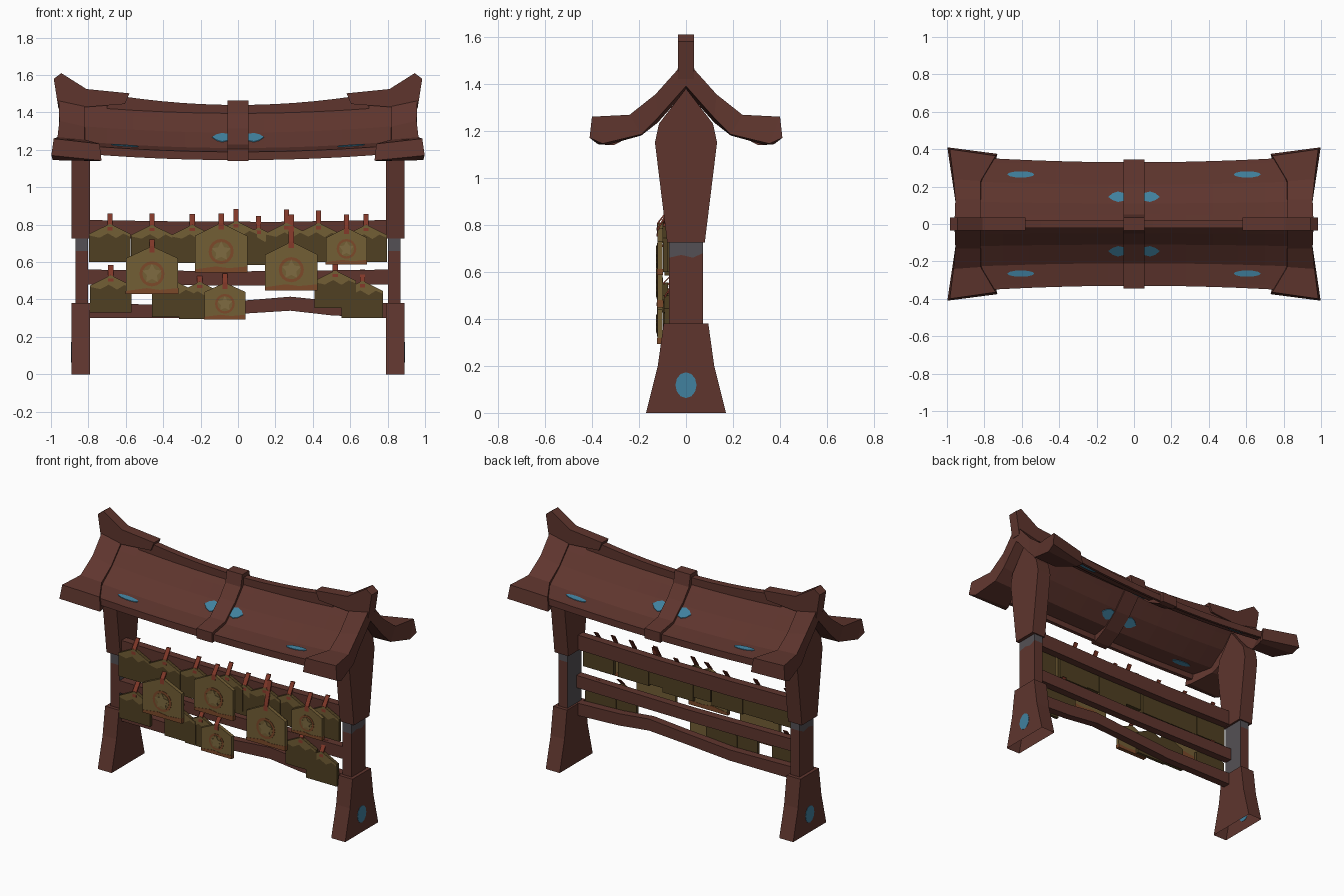
import bpy, bmesh, math

if "Cube" in bpy.data.objects:
    bpy.data.objects.remove(bpy.data.objects["Cube"])

def material(name, rgb):
    m = bpy.data.materials.new(name)
    m.diffuse_color = (*rgb, 1)
    m.use_nodes = True
    m.node_tree.nodes["Principled BSDF"].inputs["Base Color"].default_value = m.diffuse_color
    return m

WOOD = material("red brown wood", (0.114, 0.036, 0.027))
BLUE = material("blue patch", (0.052, 0.220, 0.345))
GREY = material("grey collar", (0.088, 0.081, 0.090))
CORD = material("red cord", (0.215, 0.038, 0.021))
OLIVE = material("light olive board", (0.170, 0.112, 0.036))
DARK = material("dark olive board", (0.080, 0.051, 0.016))
RUST = material("rust paint", (0.20, 0.068, 0.023))
TAN = material("tan star", (0.21, 0.145, 0.052))


def loft(name, rows, mat, open_bottom=False, strips=False):
    """Skin closed loops of points; cap the ends whole, or in strips for mirrored shells."""
    bm = bmesh.new()
    rings = [[bm.verts.new(p) for p in row] for row in rows]
    n = len(rows[0])
    for a, b in zip(rings, rings[1:]):
        for i in range(n):
            j = (i + 1) % n
            bm.faces.new((a[i], a[j], b[j], b[i]))
    h = n // 2
    for ring in (rings[0], rings[-1]):
        if strips:
            for s in (1, -1):
                for i in range((h + 1) // 2):
                    ids = dict.fromkeys((s * k) % n for k in (i, i + 1, h - i - 1, h - i))
                    if len(ids) > 2:
                        bm.faces.new([ring[k] for k in ids])
        else:
            bm.faces.new(ring)
    bmesh.ops.recalc_face_normals(bm, faces=bm.faces)
    if open_bottom:
        bmesh.ops.delete(bm, geom=[f for f in bm.faces if f.normal.z < -0.9], context="FACES")
    me = bpy.data.meshes.new(name)
    bm.to_mesh(me)
    bm.free()
    me.materials.append(mat)
    ob = bpy.data.objects.new(name, me)
    bpy.context.collection.objects.link(ob)
    return ob


def slab_xz(name, pts, y0, y1, mat):
    return loft(name, [[(x, y, z) for x, z in pts] for y in (y0, y1)], mat)


def slab_yz(name, pts, x0, x1, mat, *extra):
    return loft(name, [[(x, y, z) for y, z in pts] for x in (x0, x1)], mat, *extra)


def both(half):
    """Complete a half loop (y outward, first and last on y=0) by mirroring in y."""
    flip = [p[:-2] + (-p[-2], p[-1]) for p in reversed(half[1:-1])]
    return half + flip


def circle(cx, cz, rx, rz, n=12):
    return [(cx + rx * math.cos(2 * math.pi * i / n), cz + rz * math.sin(2 * math.pi * i / n))
            for i in range(n)]


# Posts: hollow flared foot, slim middle with grey collar and inner face, widening top
for s, side in ((-1, "left"), (1, "right")):
    slab_yz(side + "_post_foot", both([(0, 0.38), (0.095, 0.38), (0.12, 0.2), (0.17, 0), (0, 0)]),
            s * 0.79, s * 0.89, WOOD, True)
    shaft = slab_yz(side + "_post_middle", [(-0.072, 0.37), (0.072, 0.37), (0.072, 0.68), (0.03, 0.66),
                                            (-0.02, 0.672), (-0.072, 0.66)], s * 0.803, s * 0.868, WOOD)
    shaft.data.materials.append(GREY)
    for f in shaft.data.polygons:
        f.material_index = int(f.normal.x * s < -0.5)
    slab_yz(side + "_post_collar", [(-0.072, 0.66), (-0.02, 0.672), (0.03, 0.66), (0.072, 0.68),
                                    (0.072, 0.73), (-0.072, 0.73)], s * 0.803, s * 0.868, GREY)
    slab_yz(side + "_post_top", both([(0, 1.38), (0.115, 1.23), (0.132, 1.15), (0.08, 0.725), (0, 0.725)]),
            s * 0.79, s * 0.89, WOOD)
    slab_yz(side + "_foot_disc", circle(0, 0.118, 0.045, 0.055), s * 0.889, s * 0.892, BLUE)

# Rails, as bottom and top edge heights along x
RAILS = {
    "top_rail": [(-0.82, 0.73, 0.825), (-0.3, 0.72, 0.817), (0.2, 0.72, 0.815), (0.82, 0.73, 0.825)],
    "middle_rail": [(-0.82, 0.48, 0.56), (0, 0.475, 0.55), (0.82, 0.48, 0.56)],
    "bottom_rail": [(-0.82, 0.30, 0.38), (-0.3, 0.30, 0.37), (0.04, 0.325, 0.395), (0.28, 0.34, 0.415),
                    (0.5, 0.315, 0.392), (0.82, 0.30, 0.38)],
}
for name, r in RAILS.items():
    slab_xz(name, [(x, a) for x, a, b in r] + [(x, b) for x, a, b in reversed(r)], -0.07, -0.02, WOOD)

# Main roof: thin sheet with a deeper eave lip, sagging towards the middle
PROFILE = [(0, 1.42), (0.05, 1.363), (0.11, 1.292), (0.21, 1.21), (0.31, 1.192), (0.33, 1.189)]

def roof_z(x, y):
    y = abs(y) / (1 + 0.11 * x * x)
    for (a, za), (b, zb) in zip(PROFILE, PROFILE[1:]):
        if y <= b + 1e-6:
            return za + (zb - za) * (y - a) / (b - a) + 0.05 * x * x
    return PROFILE[-1][1] + 0.05 * x * x

SHEET = 0.008
rows = []
for i in range(-6, 7):
    x = i * 0.14
    top = [(x, y * (1 + 0.11 * x * x), z + 0.05 * x * x) for y, z in PROFILE]
    under = [(x, y, z - (0.044 if k > 3 else SHEET)) for k, (x, y, z) in enumerate(top)]
    under.insert(4, (x, top[4][1] - 0.001, top[4][2] - SHEET))
    rows.append(both(top + under[::-1]))
loft("roof_shell", rows, WOOD)

# Centre strap over the roof
slab_yz("roof_strap", both([(0, 1.465), (0.035, 1.465), (0.05, 1.39), (0.11, 1.315), (0.21, 1.228),
                            (0.345, 1.205), (0.345, 1.14), (0.305, 1.14), (0.21, 1.19), (0.11, 1.272), (0, 1.40)]),
        -0.056, 0.056, WOOD)

# Ridge beam and upswept ends
xs = [i * 0.1 for i in range(-7, 8)]
slab_xz("ridge_beam", [(x, 1.44 + 0.12 * x * x) for x in xs] + [(x, 1.38 + 0.05 * x * x) for x in reversed(xs)],
        -0.022, 0.022, WOOD)
for s, side in ((-1, "left"), (1, "right")):
    slab_xz(side + "_ridge_horn", [(s * x, z) for x, z in [
        (0.985, 1.58), (0.945, 1.61), (0.81, 1.525), (0.58, 1.502), (0.605, 1.445), (0.8, 1.43), (0.96, 1.42)]],
        -0.034, 0.034, WOOD)
    # Flared roof end cap: outer and inner loops
    outer = [(0.96, 0, 1.50), (0.955, 0.13, 1.355), (0.965, 0.24, 1.268), (0.985, 0.40, 1.26),
             (0.998, 0.41, 1.17), (0.99, 0.355, 1.145), (0.965, 0.19, 1.185), (0.955, 0.12, 1.255), (0.955, 0, 1.39)]
    inner = [(0.82, 0, 1.47), (0.82, 0.13, 1.325), (0.82, 0.23, 1.255), (0.74, 0.365, 1.232),
             (0.73, 0.375, 1.143), (0.74, 0.335, 1.14), (0.80, 0.19, 1.18), (0.82, 0.12, 1.235), (0.82, 0, 1.37)]
    loft(side + "_roof_end_cap", [both([(s * x, y, z) for x, y, z in h]) for h in (outer, inner)],
         WOOD, strips=True)

# Blue patches following the roof, on top and underneath
for sx in (-1, 1):
    for sy in (-1, 1):
        # drop shapes beside the strap, thin ovals towards the ends
        drop = [(0.05, 0.125), (0.085, 0.118), (0.115, 0.128), (0.138, 0.145),
                (0.115, 0.164), (0.085, 0.174), (0.05, 0.165)]
        for pts in (drop, circle(0.605, 0.265, 0.072, 0.017)):
            pts = [(sx * x, sy * y) for x, y in pts]
            loft("roof_patch", [[(x, y, roof_z(x, y) + d) for x, y in pts] for d in (0.001, 0.005)], BLUE)
            loft("roof_patch_under", [[(x, y, roof_z(x, y) - SHEET - d) for x, y in pts]
                                      for d in (0.001, 0.005)], BLUE)


# Hanging boards
def board(x, bottom, eave, apex, w, y, cord_top, large):
    kind = "large_board" if large else "small_board"
    house = [(x - w, bottom), (x + w, bottom), (x + w, eave), (x, apex), (x - w, eave)]
    if large:
        slab_xz(kind, house, y, y + 0.022, OLIVE)
        # rust foot band, ring and five-pointed star
        h = 0.12 * (apex - bottom)
        slab_xz("board_foot_band", [(x - w - 0.001, bottom - 0.001), (x + w + 0.001, bottom - 0.001),
                                    (x + w + 0.001, bottom + h), (x + w * 0.3, bottom + h * 0.7),
                                    (x - w * 0.2, bottom + h), (x - w - 0.001, bottom + h * 0.5)],
                y - 0.002, y + 0.024, RUST)
        cz, r = bottom + 0.42 * (apex - bottom), w * 0.48
        slab_xz("board_ring", circle(x, cz, r, r, 16), y - 0.002, y + 0.001, RUST)
        slab_xz("board_ring_inside", circle(x, cz, r * 0.76, r * 0.76, 16), y - 0.004, y, OLIVE)
        star = [(x + q * math.sin(math.pi * i / 5), cz + q * math.cos(math.pi * i / 5))
                for i in range(10) for q in [r * (0.42 if i % 2 else 0.8)]]
        slab_xz("board_star", star, y - 0.006, y, TAN)
    else:
        slab_xz(kind, house, y, y + 0.02, DARK)
        # lighter gable with a ragged lower edge
        edge = [(1, -0.012), (0.65, 0.006), (0.3, -0.018), (-0.1, 0.008), (-0.5, -0.016), (-1, -0.004)]
        slab_xz("board_gable", [(x - w, eave), (x, apex), (x + w, eave)] +
                [(x + a * w, eave + b - 0.004) for a, b in edge], y - 0.002, y + 0.001, OLIVE)
    # cord leaning back over the rail
    c = 0.014
    loft("board_cord", [[(x - c, yy, z), (x + c, yy, z), (x + c, yy + 0.008, z), (x - c, yy + 0.008, z)]
                        for yy, z in ((y - 0.004, apex - 0.035), (y, apex), (y + 0.04, cord_top))], CORD)


for x, bottom, eave, apex, w, cord in [
        (-0.46, 0.43, 0.62, 0.685, 0.14, 0.74), (-0.09, 0.545, 0.74, 0.81, 0.14, 0.86),
        (0.285, 0.45, 0.64, 0.71, 0.14, 0.855), (0.58, 0.588, 0.73, 0.785, 0.11, 0.855),
        (-0.07, 0.295, 0.44, 0.49, 0.11, 0.54)]:
    board(x, bottom, eave, apex, w, -0.122, cord, True)

for i, (x, bottom, apex, cord) in enumerate([
        (-0.685, 0.60, 0.805, 0.86), (-0.46, 0.60, 0.80, 0.86), (-0.245, 0.595, 0.80, 0.857),
        (-0.01, 0.61, 0.82, 0.885), (0.11, 0.585, 0.785, 0.845), (0.26, 0.61, 0.81, 0.88),
        (0.43, 0.60, 0.81, 0.875), (0.685, 0.60, 0.80, 0.857), (-0.68, 0.33, 0.53, 0.585),
        (-0.35, 0.305, 0.505, 0.55), (-0.205, 0.295, 0.495, 0.55), (0.52, 0.355, 0.555, 0.595),
        (0.665, 0.30, 0.50, 0.56)]):
    board(x, bottom, apex - 0.055, apex, 0.111, -0.092 - 0.005 * (i % 2), cord, False)
